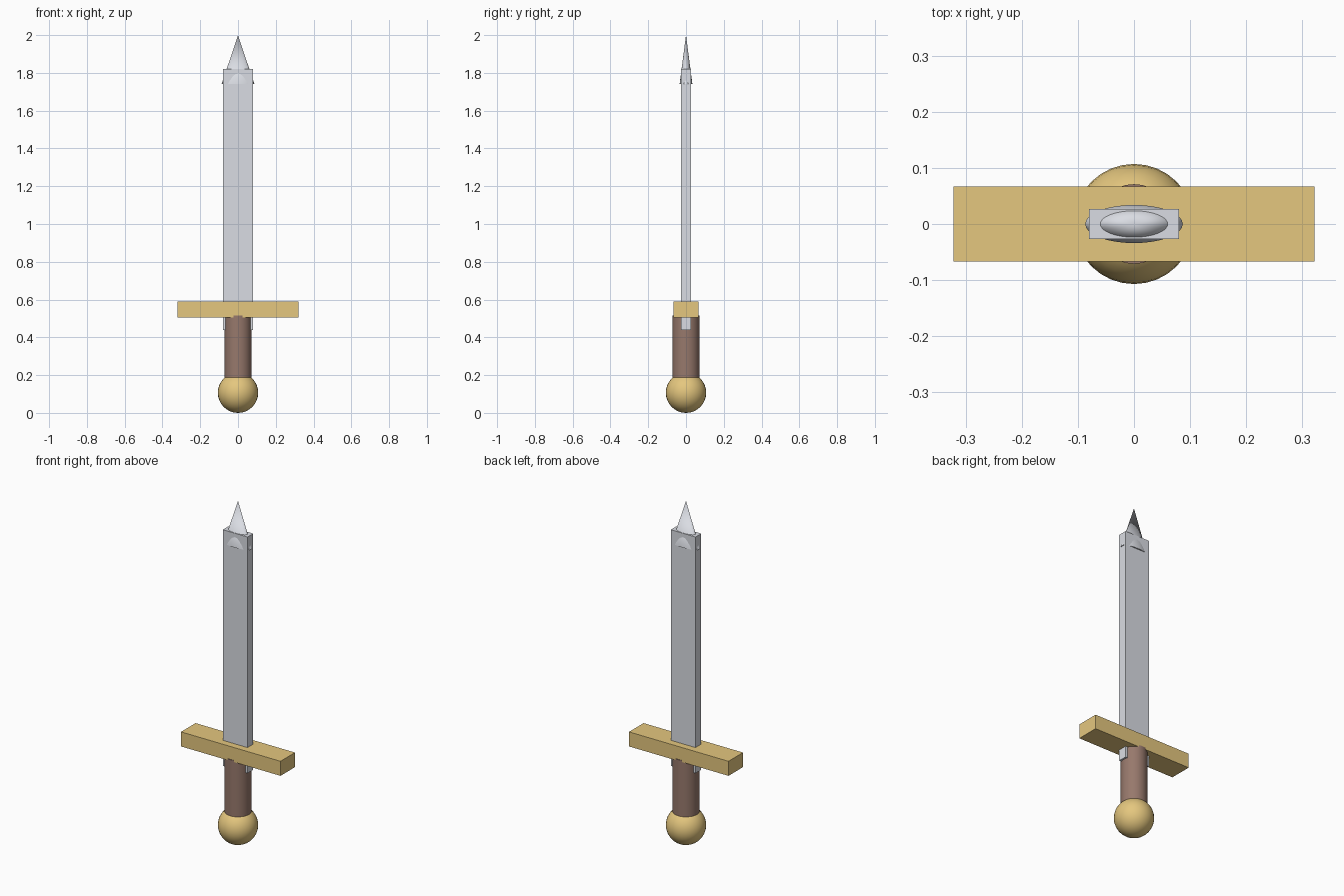
import bpy
import math

if "Cube" in bpy.data.objects:
    bpy.data.objects.remove(bpy.data.objects["Cube"])


def material(name, color):
    mat = bpy.data.materials.new(name)
    mat.diffuse_color = (*color, 1)
    mat.use_nodes = True
    mat.node_tree.nodes["Principled BSDF"].inputs["Base Color"].default_value = mat.diffuse_color
    return mat


steel = material("steel", (0.70, 0.72, 0.77))
gold = material("gold", (0.78, 0.57, 0.21))
leather = material("leather", (0.31, 0.19, 0.15))


def finish(name, mat, scale=(1, 1, 1), smooth=False):
    obj = bpy.context.object
    obj.name = name
    obj.scale = scale
    bpy.ops.object.transform_apply(location=False, rotation=False, scale=True)
    obj.data.materials.append(mat)
    if smooth:
        bpy.ops.object.shade_smooth_by_angle(angle=math.radians(40))
    return obj


def box(name, mat, width, depth, z0, z1):
    bpy.ops.mesh.primitive_cube_add(size=1, location=(0, 0, (z0 + z1) / 2))
    return finish(name, mat, (width, depth, z1 - z0))


# Pommel
bpy.ops.mesh.primitive_uv_sphere_add(segments=32, ring_count=16, radius=0.107,
                                     location=(0, 0, 0.107))
finish("pommel", gold, smooth=True)

# Grip, its top sunk slightly into the guard
bpy.ops.mesh.primitive_cylinder_add(vertices=32, radius=0.071, depth=0.345,
                                    location=(0, 0, 0.515 - 0.345 / 2))
finish("grip", leather, smooth=True)

# Crossguard
box("crossguard", gold, 0.643, 0.134, 0.505, 0.59)

# Blade, running through the guard
box("blade", steel, 0.16, 0.053, 0.44, 1.82)

# Flattened conical tip, its base overlapping the blade
bpy.ops.mesh.primitive_cone_add(vertices=32, radius1=1, radius2=0, depth=0.26,
                                location=(0, 0, 1.87))
finish("blade_tip", steel, (0.087, 0.034, 1), smooth=True)
